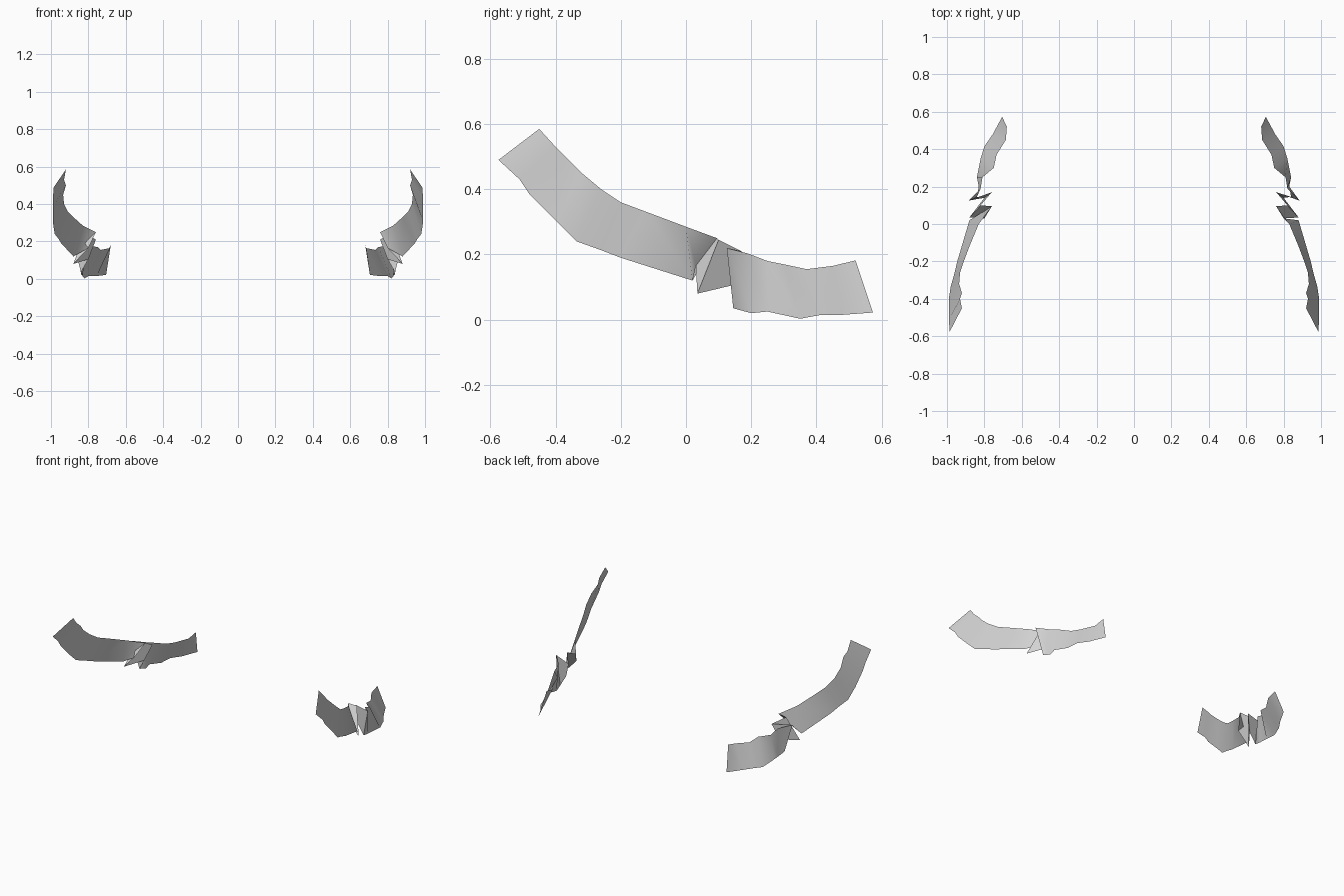
import bpy, bmesh, math

# One plain grey cloth colour
grey = bpy.data.materials.new("light_grey")
grey.diffuse_color = (0.65, 0.65, 0.65, 1)

# Ribbon cross-lines, front to back: upper edge (x, y, z), lower edge (x, y, z)
RIBS = [
    ((0.92, -0.45, 0.585), (0.985, -0.575, 0.49)),
    ((0.93, -0.40, 0.53), (0.99, -0.51, 0.43)),
    ((0.92, -0.37, 0.50), (0.99, -0.48, 0.385)),
    ((0.935, -0.32, 0.45), (0.99, -0.40, 0.305)),
    ((0.93, -0.26, 0.40), (0.98, -0.335, 0.24)),
    ((0.91, -0.20, 0.36), (0.96, -0.265, 0.215)),
    ((0.88, -0.12, 0.33), (0.945, -0.20, 0.19)),
    # pinched pleats
    ((0.83, 0.00, 0.285), (0.88, 0.02, 0.12)),
    ((0.76, 0.095, 0.25), (0.80, 0.03, 0.165)),
    ((0.82, 0.10, 0.245), (0.88, 0.035, 0.08)),
    ((0.76, 0.17, 0.21), (0.80, 0.14, 0.105)),
    ((0.885, 0.125, 0.22), (0.84, 0.145, 0.035)),
    # rear length
    ((0.82, 0.19, 0.203), (0.83, 0.20, 0.02)),
    ((0.81, 0.25, 0.18), (0.84, 0.25, 0.025)),
    ((0.75, 0.30, 0.17), (0.82, 0.35, 0.003)),
    ((0.735, 0.37, 0.155), (0.80, 0.415, 0.015)),
    ((0.685, 0.45, 0.165), (0.755, 0.48, 0.015)),
    ((0.68, 0.52, 0.182), (0.705, 0.573, 0.022)),
]


def ribbon(name, side):
    """Thin pleated strip through the cross-lines, on the given side."""
    bm = bmesh.new()
    rows = [[bm.verts.new((side * x, y, z)) for x, y, z in rib] for rib in RIBS]
    for (t0, b0), (t1, b1) in zip(rows, rows[1:]):
        loop = [t0, b0, b1, t1]
        face = bm.faces.new(loop if side > 0 else loop[::-1])
        face.smooth = True
    mesh = bpy.data.meshes.new(name)
    bm.to_mesh(mesh)
    bm.free()
    mesh.set_sharp_from_angle(angle=math.radians(40))
    mesh.materials.append(grey)
    obj = bpy.data.objects.new(name, mesh)
    bpy.context.collection.objects.link(obj)


# Matching ribbons on both sides
ribbon("right_ribbon", 1)
ribbon("left_ribbon", -1)
